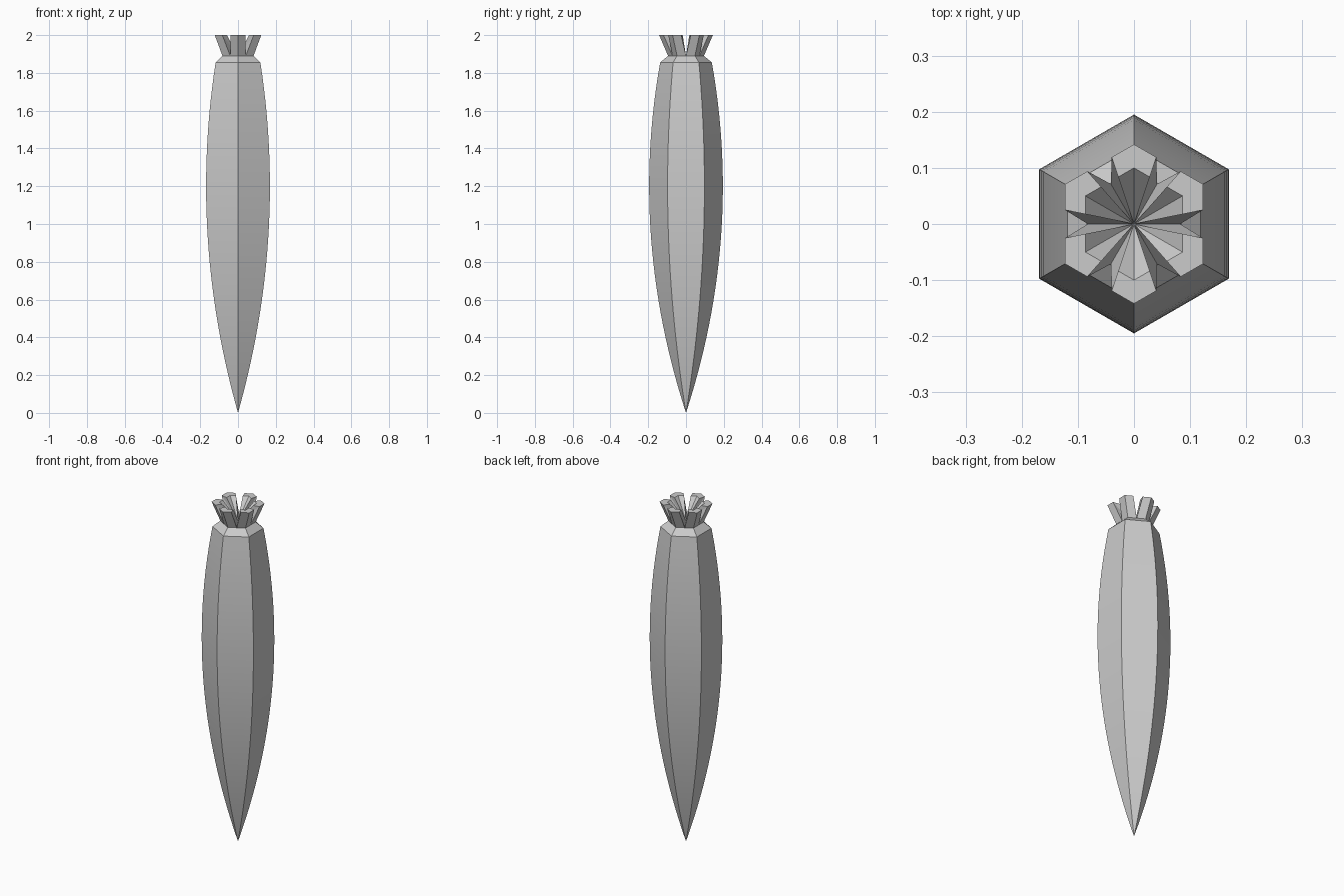
import bpy, bmesh
from math import sin, cos, pi, radians, sqrt

if "Cube" in bpy.data.objects:
    bpy.data.objects.remove(bpy.data.objects["Cube"])


def hex_point(i, r, z):
    a = radians(30 + 60 * i)
    return (r * cos(a), r * sin(a), z)


def finish(name, bm, smooth=False):
    bmesh.ops.remove_doubles(bm, verts=bm.verts, dist=1e-5)
    bmesh.ops.recalc_face_normals(bm, faces=bm.faces)
    me = bpy.data.meshes.new(name)
    bm.to_mesh(me)
    bm.free()
    ob = bpy.data.objects.new(name, me)
    bpy.context.collection.objects.link(ob)
    if smooth:
        bpy.ops.object.select_all(action='DESELECT')
        ob.select_set(True)
        bpy.context.view_layer.objects.active = ob
        bpy.ops.object.shade_smooth_by_angle(angle=radians(20))
    return ob


# Body: hexagonal pod with a parabolic profile and a chamfered shoulder
MID, RMAX, SHOULDER, NECK = 1.2, 0.195, 1.855, 1.89
NECK_R = 0.095
steps = 28
profile = []
for s in range(1, steps + 1):
    z = SHOULDER * s / steps
    profile.append((RMAX * (1 - ((z - MID) / MID) ** 2), z))
profile.append((NECK_R, NECK))

bm = bmesh.new()
tip = bm.verts.new((0, 0, 0))
rings = [[bm.verts.new(hex_point(i, r, z)) for i in range(6)] for r, z in profile]
for i in range(6):
    j = (i + 1) % 6
    bm.faces.new((tip, rings[0][j], rings[0][i]))
    for lo, hi in zip(rings, rings[1:]):
        bm.faces.new((lo[i], lo[j], hi[j], hi[i]))
bm.faces.new(rings[-1])
finish("pod_body", bm, smooth=True)

# Crown: flared hexagonal cup split into six prongs by V notches
TOP, OUT_R, IN_R, HALF_GAP = 2.0, 0.142, 0.1, 0.025
bm = bmesh.new()
for i in range(6):
    mid = radians(30 + 60 * i)

    def pt(radial, side, z):
        # local prong frame: radial outward, side across
        return bm.verts.new((radial * cos(mid) - side * sin(mid),
                             radial * sin(mid) + side * cos(mid), z))

    centre = pt(0, 0, NECK)
    base = pt(NECK_R, 0, NECK)
    outer, inner = pt(OUT_R, 0, TOP), pt(IN_R, 0, TOP)
    ends = []
    for s in (-1, 1):
        a = radians(30)
        flat = OUT_R * cos(a)              # distance of the flat from the axis
        rad = flat * cos(a) + HALF_GAP * sin(a)
        side = flat * sin(a) - HALF_GAP * cos(a)
        k = IN_R / OUT_R
        foot = NECK_R * cos(a)
        ends.append((pt(foot * cos(a), s * foot * sin(a), NECK),
                     pt(rad, s * side, TOP), pt(rad * k, s * side * k, TOP)))
    for foot, o, n in ends:
        bm.faces.new((base, foot, o, outer))     # outside
        bm.faces.new((centre, inner, n))         # inside
        bm.faces.new((centre, n, o))             # notch wall
        bm.faces.new((centre, o, foot))
        bm.faces.new((centre, foot, base))       # underside
    (_, o1, n1), (_, o2, n2) = ends
    bm.faces.new((o1, outer, inner, n1))         # flat top
    bm.faces.new((outer, o2, n2, inner))
finish("crown", bm)
